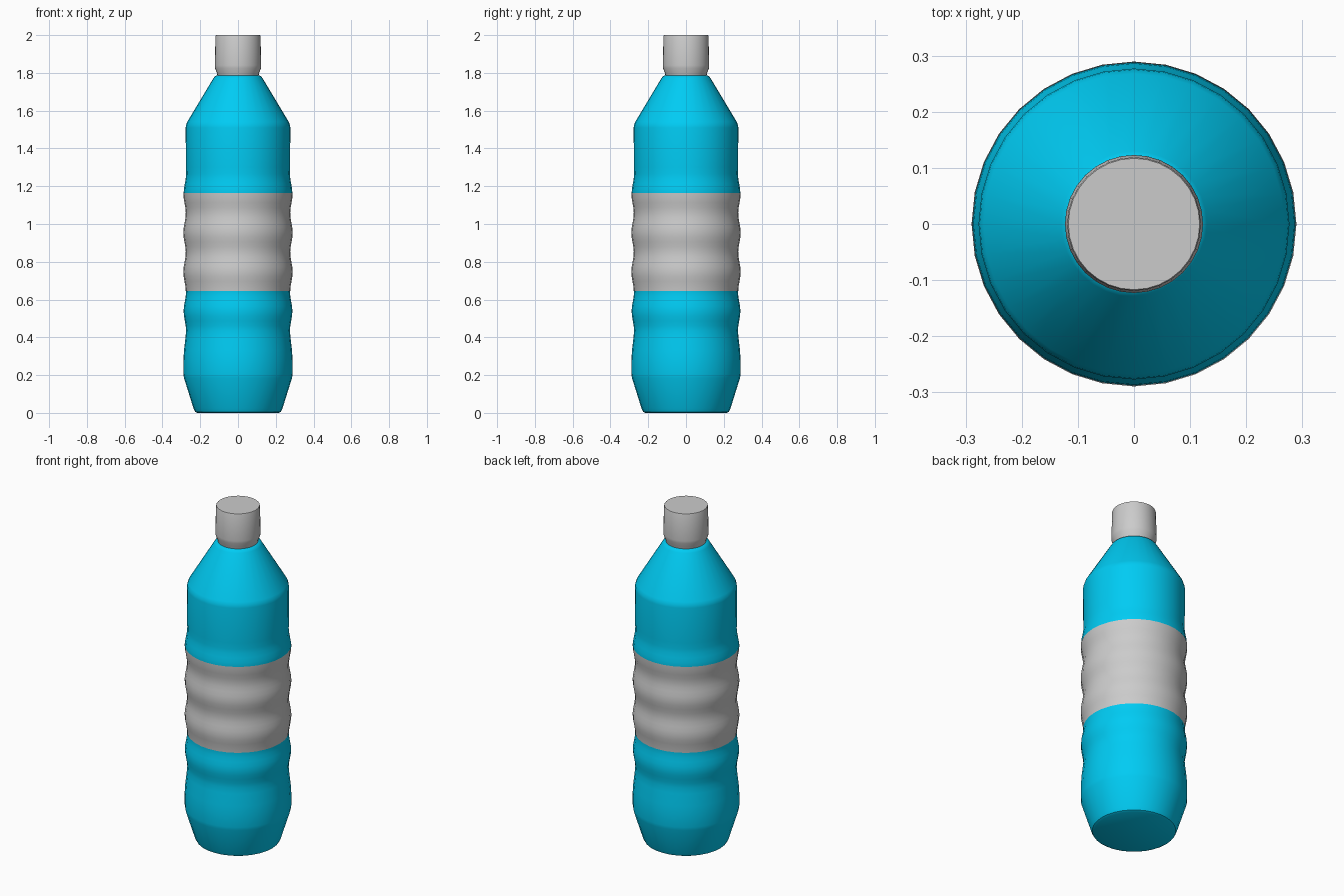
import bpy, bmesh, math

if "Cube" in bpy.data.objects:
    bpy.data.objects.remove(bpy.data.objects["Cube"])

SIDES = 32


def lathe(name, profile, colour=None, closed=True):
    """Spin a list of (radius, height) points around z."""
    bm = bmesh.new()
    rings = []
    for r, z in profile:
        rings.append([bm.verts.new((r * math.cos(2 * math.pi * i / SIDES),
                                    r * math.sin(2 * math.pi * i / SIDES), z))
                      for i in range(SIDES)])
    for low, high in zip(rings, rings[1:]):
        for i in range(SIDES):
            j = (i + 1) % SIDES
            bm.faces.new((low[i], low[j], high[j], high[i]))
    if closed:
        bm.faces.new(rings[0][::-1])
        bm.faces.new(rings[-1])
    mesh = bpy.data.meshes.new(name)
    bm.to_mesh(mesh)
    bm.free()
    obj = bpy.data.objects.new(name, mesh)
    bpy.context.collection.objects.link(obj)
    if colour:
        mat = bpy.data.materials.new(name + "_colour")
        mat.diffuse_color = colour
        mat.use_nodes = True
        mat.node_tree.nodes["Principled BSDF"].inputs["Base Color"].default_value = mat.diffuse_color
        mesh.materials.append(mat)
    bpy.ops.object.select_all(action='DESELECT')
    obj.select_set(True)
    bpy.context.view_layer.objects.active = obj
    bpy.ops.object.shade_smooth_by_angle(angle=math.radians(32))
    return obj


# Grip ribs: four gentle waves between z = 0.435 and z = 1.265
PERIOD, START = 0.2075, 0.435


def rib_radius(z):
    return 0.2815 - 0.0065 * math.cos(2 * math.pi * (z - START) / PERIOD)


ribs = [(rib_radius(z), z) for z in (START + PERIOD * k / 8 for k in range(33))]

# Bottle body: tapered base, ribs, straight wall, conical shoulder
base = [(0.215, 0.0), (0.227, 0.006), (0.236, 0.025), (0.286, 0.185),
        (0.289, 0.205), (0.289, 0.28), (0.286, 0.33), (0.278, 0.40)]
shoulder = [(0.276, 1.30), (0.277, 1.51), (0.275, 1.525), (0.268, 1.542),
            (0.130, 1.772), (0.122, 1.782), (0.108, 1.788)]
lathe("bottle_body", base + ribs + shoulder, (0.0, 0.6, 0.9, 1))

# Label: thin sleeve following the ribs
label_z = [0.645 + 0.52 * k / 20 for k in range(21)]
lathe("label", [(rib_radius(z) + 0.0015, z) for z in label_z], closed=False)

# Screw cap
lathe("cap", [(0.108, 1.78), (0.112, 1.80), (0.122, 1.825), (0.123, 1.84),
              (0.119, 1.995), (0.117, 2.0)])
